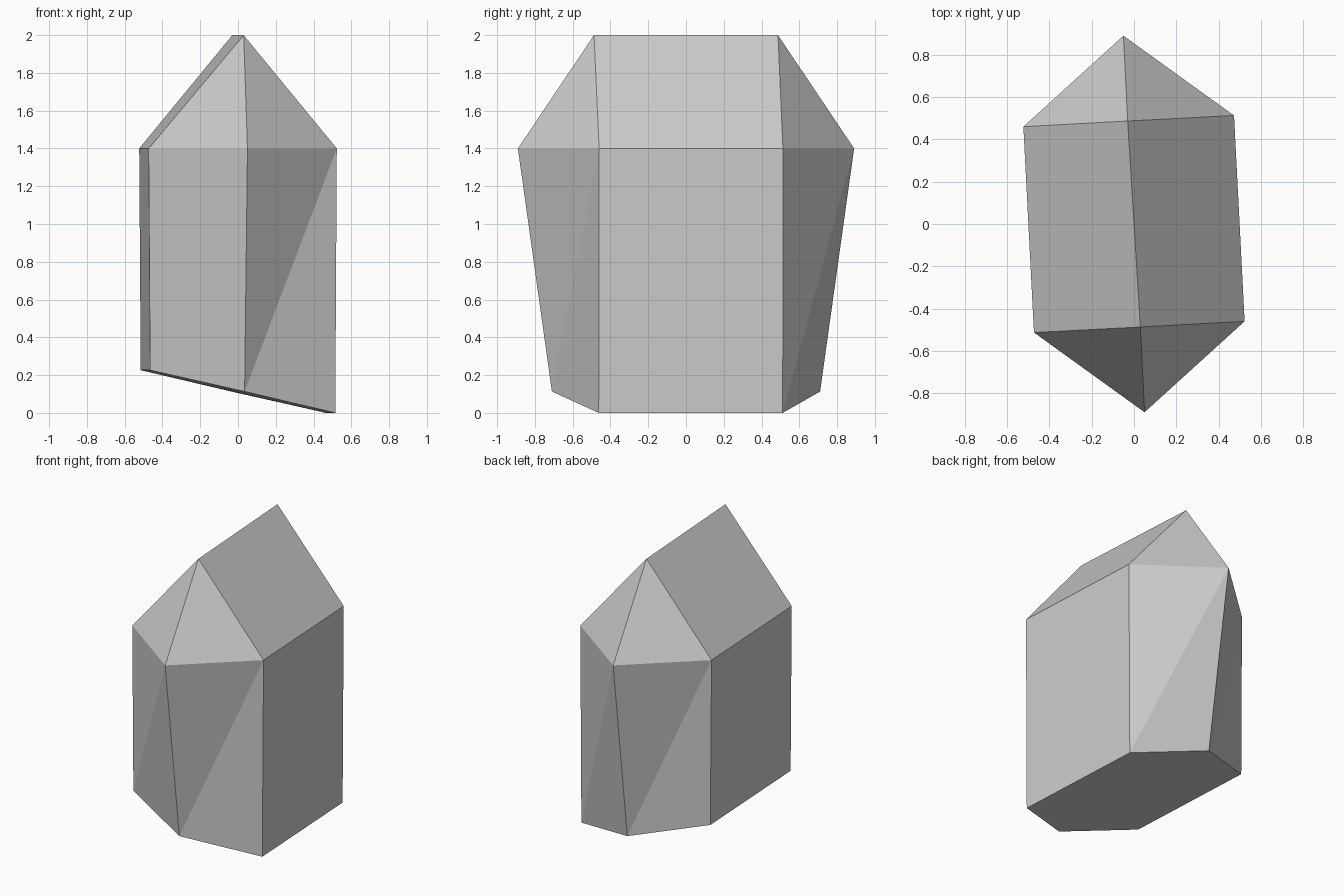
import bpy
import bmesh

cube = bpy.data.objects.get("Cube")
if cube:
    bpy.data.objects.remove(cube, do_unlink=True)

# One flat stone colour
grey = bpy.data.materials.new("stone_grey")
grey.use_nodes = True
colour = (0.6, 0.6, 0.6, 1)
grey.diffuse_color = colour
grey.node_tree.nodes["Principled BSDF"].inputs["Base Color"].default_value = colour


def both_ends(points):
    """Repeat plan points after a half turn about z."""
    return points + [(-x, -y) for x, y in points]


# Plan outlines, counter-clockwise from the front tip
shoulder = both_ends([(0.05, -0.89), (0.523, -0.46), (0.473, 0.513)])
base = both_ends([(0.035, -0.71), (0.515, -0.462), (0.465, 0.512)])
base_heights = [0.113, 0, 0, 0.113, 0.226, 0.226]

bm = bmesh.new()
low = [bm.verts.new((x, y, z)) for (x, y), z in zip(base, base_heights)]
mid = [bm.verts.new((x, y, 1.4)) for x, y in shoulder]
ridge = [bm.verts.new((x, y, 2)) for x, y in both_ends([(0.03, -0.487)])]

# Sloping underside
bm.faces.new(low[::-1])

# Walls and gabled top, one half per ridge end
for end in range(2):
    tip, side, far, prev = [(end * 3 + k) % 6 for k in (0, 1, 2, 5)]
    peak, other = ridge[end], ridge[1 - end]
    # Creased walls beside the pointed end
    bm.faces.new((low[tip], low[side], mid[side]))
    bm.faces.new((low[tip], mid[side], mid[tip]))
    bm.faces.new((low[prev], low[tip], mid[tip]))
    bm.faces.new((low[prev], mid[tip], mid[prev]))
    # Long wall and the roof slope above it
    bm.faces.new((low[side], low[far], mid[far], mid[side]))
    bm.faces.new((mid[side], mid[far], other, peak))
    # Roof facets at the pointed end
    bm.faces.new((mid[tip], mid[side], peak))
    bm.faces.new((mid[prev], mid[tip], peak))

bmesh.ops.recalc_face_normals(bm, faces=bm.faces)
mesh = bpy.data.meshes.new("crystal_rock")
bm.to_mesh(mesh)
bm.free()
mesh.materials.append(grey)
bpy.context.collection.objects.link(bpy.data.objects.new("crystal_rock", mesh))
